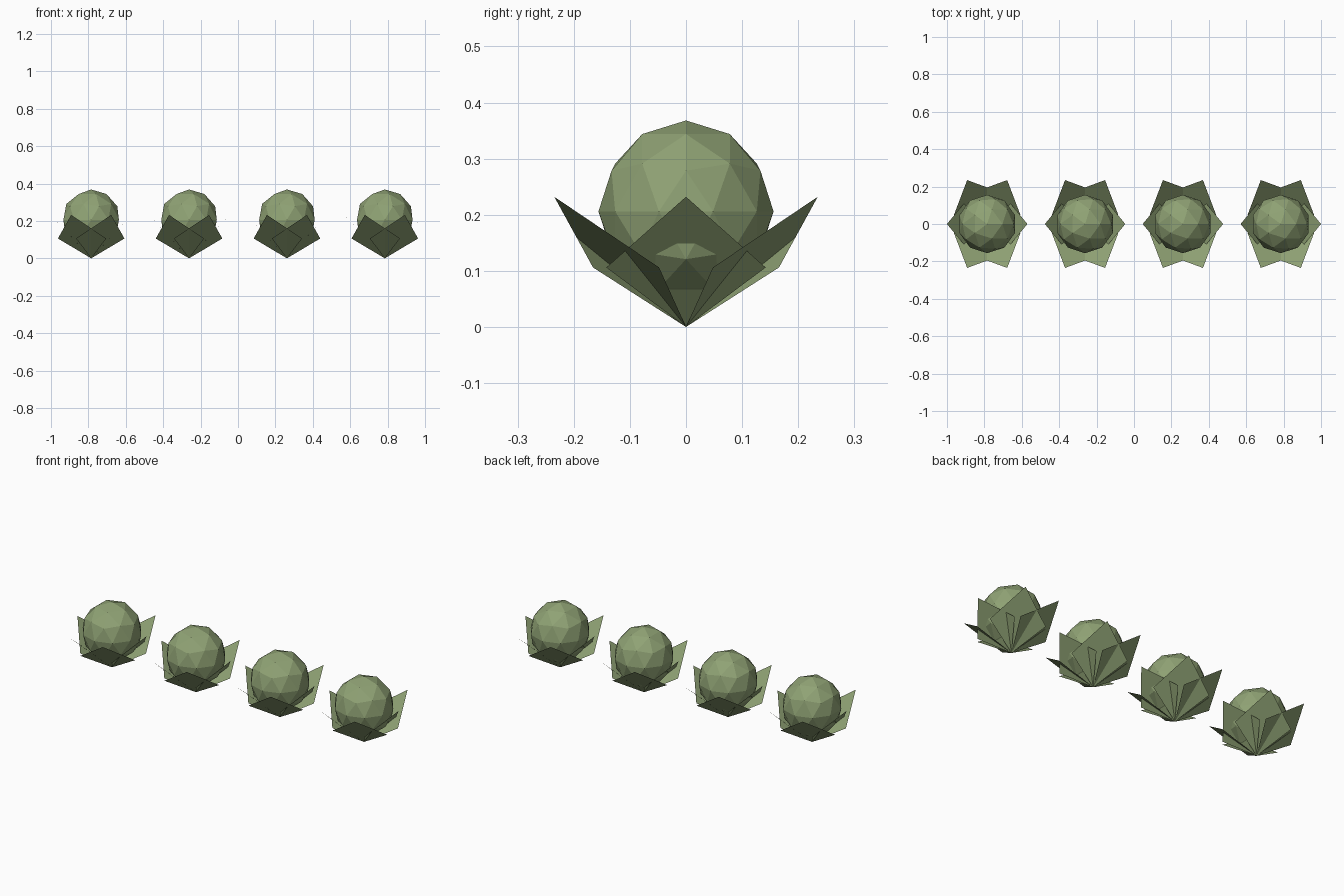
import bpy, bmesh, math
from mathutils import Vector

if "Cube" in bpy.data.objects:
    bpy.data.objects.remove(bpy.data.objects["Cube"])

green = bpy.data.materials.new("cabbage green")
green.diffuse_color = (0.275, 0.36, 0.175, 1)
green.use_nodes = True
green.node_tree.nodes["Principled BSDF"].inputs["Base Color"].default_value = green.diffuse_color


def make_object(name, bm, x):
    mesh = bpy.data.meshes.new(name)
    bm.to_mesh(mesh)
    bm.free()
    mesh.materials.append(green)
    ob = bpy.data.objects.new(name, mesh)
    ob.location.x = x
    bpy.context.collection.objects.link(ob)


def heart(x):
    # low-poly round head, slightly taller than wide
    bm = bmesh.new()
    bmesh.ops.create_icosphere(bm, subdivisions=2, radius=1)
    bmesh.ops.scale(bm, vec=(0.156, 0.156, 0.162), verts=bm.verts)
    bmesh.ops.translate(bm, vec=(0, 0, 0.206), verts=bm.verts)
    make_object("cabbage_head", bm, x)


def leaves(x):
    # six flat diamond leaves fanning out from the root
    bm = bmesh.new()
    for angle, reach in ((0, 0.215), (65.5, 0.258), (114.5, 0.258),
                         (180, 0.215), (245.5, 0.258), (294.5, 0.258)):
        a = math.radians(angle)
        out = Vector((math.cos(a), math.sin(a), 0))
        side = Vector((-out.y, out.x, 0)) * 0.142
        mid = out * reach * 0.455 + Vector((0, 0, 0.106))
        tip = out * reach + Vector((0, 0, 0.232))
        bm.faces.new([bm.verts.new(p) for p in
                      (Vector((0, 0, 0)), mid - side, tip, mid + side)])
    make_object("outer_leaves", bm, x)


# row of four cabbages
for i in range(4):
    x = -0.785 + i * 0.5233
    heart(x)
    leaves(x)
